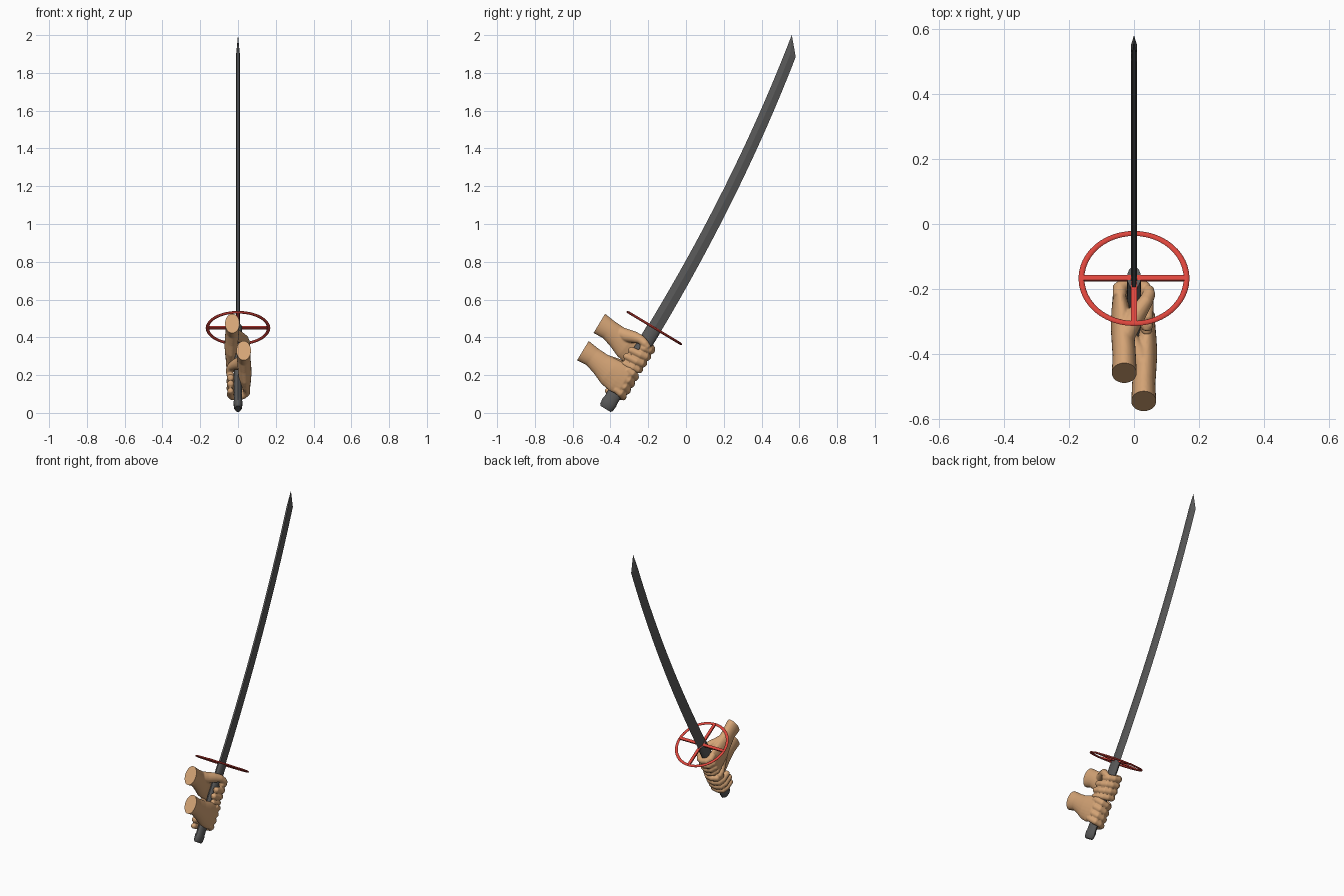
import bpy, bmesh, math
from mathutils import Vector, Matrix

if "Cube" in bpy.data.objects:
    bpy.data.objects.remove(bpy.data.objects["Cube"])

# handle frame: local z runs along the grip, local y towards the cutting edge
GRIP = Matrix.Translation((0, -0.426, 0.021)) @ Matrix.Rotation(math.radians(-31.1), 4, 'X')


def material(name, rgb):
    m = bpy.data.materials.new(name)
    m.diffuse_color = (*rgb, 1)
    m.use_nodes = True
    m.node_tree.nodes["Principled BSDF"].inputs["Base Color"].default_value = m.diffuse_color
    return m


DARK = material("dark_steel", (0.1, 0.1, 0.1))
RED = material("red_metal", (0.72, 0.06, 0.045))
SKIN = material("skin", (0.66, 0.37, 0.18))


def make(name, bm, mat, frame=None):
    bmesh.ops.recalc_face_normals(bm, faces=bm.faces[:])
    me = bpy.data.meshes.new(name)
    bm.to_mesh(me)
    bm.free()
    if frame:
        me.transform(frame)
    me.materials.append(mat)
    ob = bpy.data.objects.new(name, me)
    bpy.context.collection.objects.link(ob)
    return ob


def smooth(ob, angle):
    bpy.ops.object.select_all(action='DESELECT')
    ob.select_set(True)
    bpy.context.view_layer.objects.active = ob
    bpy.ops.object.shade_smooth_by_angle(angle=math.radians(angle))


def skin_rings(bm, rings, cap_end=True):
    rings = [[bm.verts.new(p) for p in r] for r in rings]
    n = len(rings[0])
    for a, b in zip(rings, rings[1:]):
        for i in range(n):
            bm.faces.new((a[i], a[(i + 1) % n], b[(i + 1) % n], b[i]))
    bm.faces.new(rings[0][::-1])
    if cap_end:
        bm.faces.new(rings[-1])
    return rings


def tube(bm, stations, n=16):
    """stations: (x, y, z, side radius, z-ward radius)"""
    pts = [Vector(s[:3]) for s in stations]
    rings = []
    for i, (p, s) in enumerate(zip(pts, stations)):
        t = (pts[min(i + 1, len(pts) - 1)] - pts[max(i - 1, 0)]).normalized()
        side = t.cross(Vector((0, 0, 1))).normalized()
        up = side.cross(t)
        rings.append([p + side * s[3] * math.cos(2 * math.pi * k / n)
                      + up * s[4] * math.sin(2 * math.pi * k / n) for k in range(n)])
    skin_rings(bm, rings)


# blade: curved, ridged section ending in a point on the spine side
bm = bmesh.new()
rings = []
for i in range(25):
    s = 1.446 * i / 24
    c = Vector((0, -0.165 + 0.6 * s - 0.072 * s * s, 0.45 + s))
    t = Vector((0, 0.6 - 0.144 * s, 1)).normalized()
    nrm = Vector((0, t.z, -t.y))
    h = 0.037 - 0.006 * i / 24
    rings.append([c + nrm * h * v + Vector((u, 0, 0)) for u, v in
                  ((-0.006, -1), (-0.01, -0.05), (0, 1), (0.01, -0.05), (0.006, -1))])
last = skin_rings(bm, rings, False)[-1]
tip = bm.verts.new((0, 0.56, 2.0))
for i in range(5):
    bm.faces.new((last[i], last[(i + 1) % 5], tip))
make("blade", bm, DARK)

# handle with a slightly swollen pommel
bm = bmesh.new()
skin_rings(bm, [[(rx * math.cos(math.pi * k / 8), ry * math.sin(math.pi * k / 8), z)
                 for k in range(16)] for z, rx, ry in
                ((0, 0.016, 0.031), (0.01, 0.022, 0.039), (0.04, 0.024, 0.042),
                 (0.055, 0.021, 0.039), (0.506, 0.021, 0.04))])
smooth(make("handle", bm, DARK, GRIP), 35)

# guard: flattened ring and crossed spokes
bm = bmesh.new()
rings = []
N = 48
for i in range(N):
    a = 2 * math.pi * i / N
    rings.append([bm.verts.new(((0.162 + 0.009 * math.cos(b)) * math.cos(a),
                                (0.162 + 0.009 * math.cos(b)) * math.sin(a),
                                0.5 + 0.006 * math.sin(b)))
                  for b in [math.pi * k / 4 for k in range(8)]])
for i in range(N):
    p, q = rings[i], rings[(i + 1) % N]
    for k in range(8):
        bm.faces.new((p[k], q[k], q[(k + 1) % 8], p[(k + 1) % 8]))
smooth(make("guard_ring", bm, RED, GRIP), 60)
bm = bmesh.new()
for size in ((0.322, 0.018, 0.01), (0.018, 0.322, 0.01)):
    bmesh.ops.create_cube(bm, size=1, matrix=Matrix.Translation((0, 0, 0.502))
                          @ Matrix.Diagonal((*size, 1)))
make("guard_spokes", bm, RED, GRIP)


# gripping hand: wrist and palm, four curled fingers and a thumb fused by remeshing
def hand(name, side, lift):
    bm = bmesh.new()
    tube(bm, [(0.03, -0.29, 0.203, 0.040, 0.062), (0.03, -0.25, 0.202, 0.038, 0.059),
              (0.03, -0.20, 0.20, 0.036, 0.054), (0.033, -0.14, 0.19, 0.036, 0.062),
              (0.036, -0.08, 0.18, 0.036, 0.078), (0.041, -0.03, 0.177, 0.029, 0.084),
              (0.044, 0.01, 0.177, 0.023, 0.08), (0.04, 0.03, 0.177, 0.014, 0.068)], 24)
    for z, r, reach in ((0.239, 0.021, 0.01), (0.198, 0.0215, -0.035),
                        (0.157, 0.021, -0.04), (0.118, 0.019, -0.03)):
        tube(bm, [(x, y, z - 0.005 * k, r * f, r * f) for k, (x, y, f) in enumerate((
            (0.045, -0.01, 1), (0.044, 0.024, 1.08), (0.026, 0.043, 1.05), (-0.005, 0.047, 1),
            (-0.032, 0.036, 1), (-0.041, 0.01, 0.96), (-0.039, reach - 0.012, 0.9),
            (-0.037, reach - 0.022, 0.5)))])
    tube(bm, [(0.03, -0.15, 0.215, 0.028, 0.032), (0.014, -0.105, 0.222, 0.032, 0.036),
              (-0.012, -0.065, 0.236, 0.028, 0.031), (-0.036, -0.03, 0.243, 0.022, 0.024),
              (-0.046, 0.0, 0.236, 0.02, 0.021), (-0.045, 0.022, 0.228, 0.017, 0.018),
              (-0.042, 0.033, 0.224, 0.009, 0.01)])
    for v in bm.verts:
        v.co.x *= side
        v.co.z += lift
    raw = make(name + "_raw", bm, SKIN)
    mod = raw.modifiers.new("fuse", 'REMESH')
    mod.mode = 'VOXEL'
    mod.voxel_size = 0.004
    mod = raw.modifiers.new("soften", 'SMOOTH')
    mod.factor = 0.5
    mod.iterations = 4
    dg = bpy.context.evaluated_depsgraph_get()
    bm = bmesh.new()
    bm.from_mesh(raw.evaluated_get(dg).to_mesh())
    bpy.data.objects.remove(raw)
    # flat cut at the wrist
    cut = bmesh.ops.bisect_plane(bm, geom=bm.verts[:] + bm.edges[:] + bm.faces[:],
                                 plane_co=(0, -0.262, 0), plane_no=(0, -1, 0), clear_outer=True)
    edges = [e for e in cut['geom_cut'] if isinstance(e, bmesh.types.BMEdge)]
    bmesh.ops.contextual_create(bm, geom=edges)
    smooth(make(name, bm, SKIN, GRIP), 50)


hand("lower_hand", 1, 0)
hand("upper_hand", -1, 0.168)
